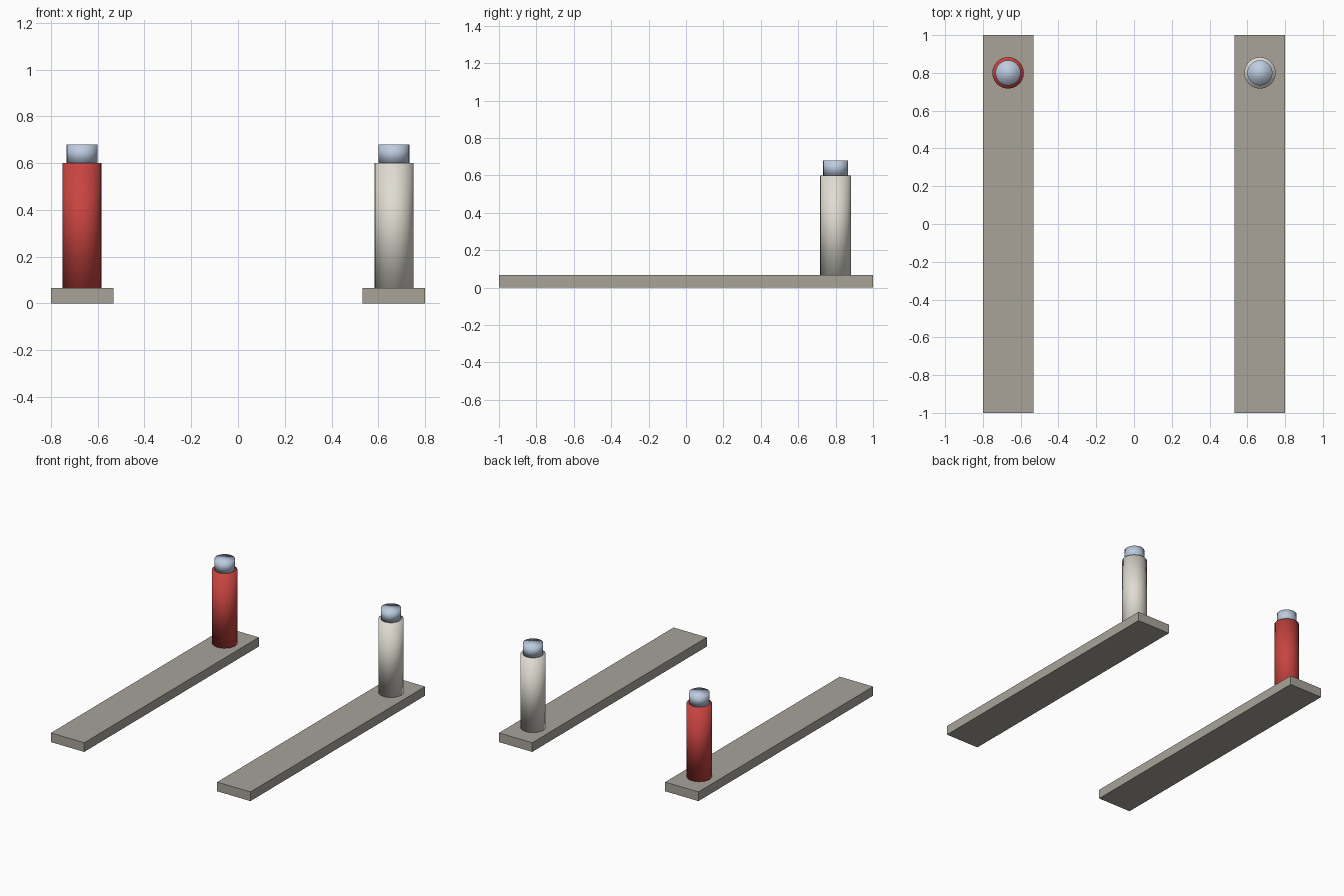
import bpy

if "Cube" in bpy.data.objects:
    bpy.data.objects.remove(bpy.data.objects["Cube"])


def srgb(r, g, b):
    def lin(c):
        c /= 255
        return c / 12.92 if c <= 0.04045 else ((c + 0.055) / 1.055) ** 2.4
    return (lin(r), lin(g), lin(b), 1)


def material(name, rgb):
    m = bpy.data.materials.new(name)
    m.diffuse_color = srgb(*rgb)
    m.use_nodes = True
    m.node_tree.nodes["Principled BSDF"].inputs["Base Color"].default_value = m.diffuse_color
    return m


stone = material("stone grey", (168, 164, 154))
red = material("red", (200, 68, 64))
cream = material("cream", (224, 220, 210))
glass = material("pale blue", (188, 204, 224))


def slab(name, x):
    bpy.ops.mesh.primitive_cube_add(size=1, location=(x, 0, 0.0333))
    o = bpy.context.object
    o.name = name
    o.scale = (0.2667, 2, 0.0667)
    bpy.ops.object.transform_apply(location=False, rotation=False, scale=True)
    o.data.materials.append(stone)


def post(name, x, radius, z0, z1, mat):
    # Soft shading runs over the rims as well as the sides
    bpy.ops.mesh.primitive_cylinder_add(vertices=24, radius=radius, depth=z1 - z0,
                                        location=(x, 0.8, (z0 + z1) / 2))
    o = bpy.context.object
    o.name = name
    bpy.ops.object.shade_smooth()
    o.data.materials.append(mat)


# Two piers, each with a beacon tower and lamp at the back end
for side, x, paint in (("left", -0.6667, red), ("right", 0.6667, cream)):
    slab(side + "_pier", x)
    post(side + "_tower", x, 0.0833, 0.0667, 0.6, paint)
    post(side + "_lamp", x, 0.0667, 0.6, 0.68, glass)
